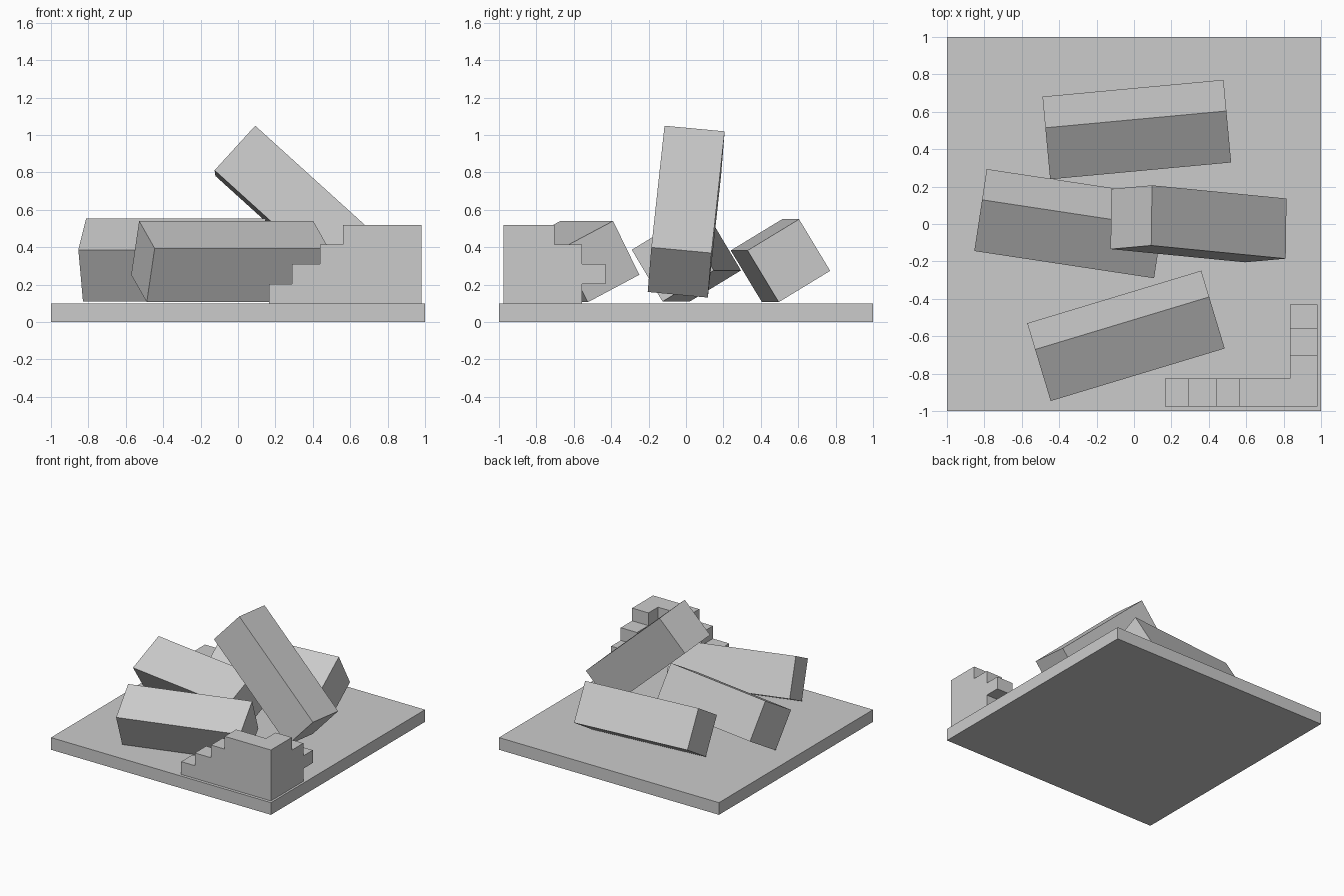
import bpy
from math import radians

if "Cube" in bpy.data.objects:
    bpy.data.objects.remove(bpy.data.objects["Cube"])


def box(name, center, size, rot=(0, 0, 0)):
    bpy.ops.mesh.primitive_cube_add(size=1, location=center,
                                    rotation=[radians(a) for a in rot])
    ob = bpy.context.object
    ob.name = name
    ob.scale = size
    bpy.ops.object.transform_apply(location=False, rotation=False, scale=True)
    return ob


# Square base slab
box("base_slab", (0, 0, 0.05), (2, 2, 0.1))

# Four fallen beams: centre, then roll / pitch / yaw in degrees
BEAM = (0.972, 0.323, 0.323)
box("back_beam", (0.015, 0.505, 0.328), BEAM, (31.2, 0, 5.3))
box("left_beam", (-0.34, 0.002, 0.331), BEAM, (31.0, 0, -8.6))
box("front_beam", (-0.043, -0.598, 0.323), BEAM, (27.0, 0, 16.8))
box("leaning_beam", (0.345, 0.001, 0.59), BEAM, (-7.2, 42.0, -5.6))

# Broken brick corner: bricks alternate around the corner course by course
L, W, H = 0.272, 0.148, 0.1045
X1, Y0, Z0 = 0.982, -0.975, 0.1
courses = [(3, 1), (2, 2), (2, 1), (1, 1)]   # bricks along x, bricks along y
for c, (nx, ny) in enumerate(courses):
    z = Z0 + (c + 0.5) * H
    # even courses own the corner along x, odd courses along y
    x_end = X1 if c % 2 == 0 else X1 - W
    y_start = Y0 + W if c % 2 == 0 else Y0
    for i in range(nx):
        box(f"front_brick_{c}_{i}", (x_end - (i + 0.5) * L, Y0 + W / 2, z), (L, W, H))
    for i in range(ny):
        box(f"side_brick_{c}_{i}", (X1 - W / 2, y_start + (i + 0.5) * L, z), (W, L, H))
